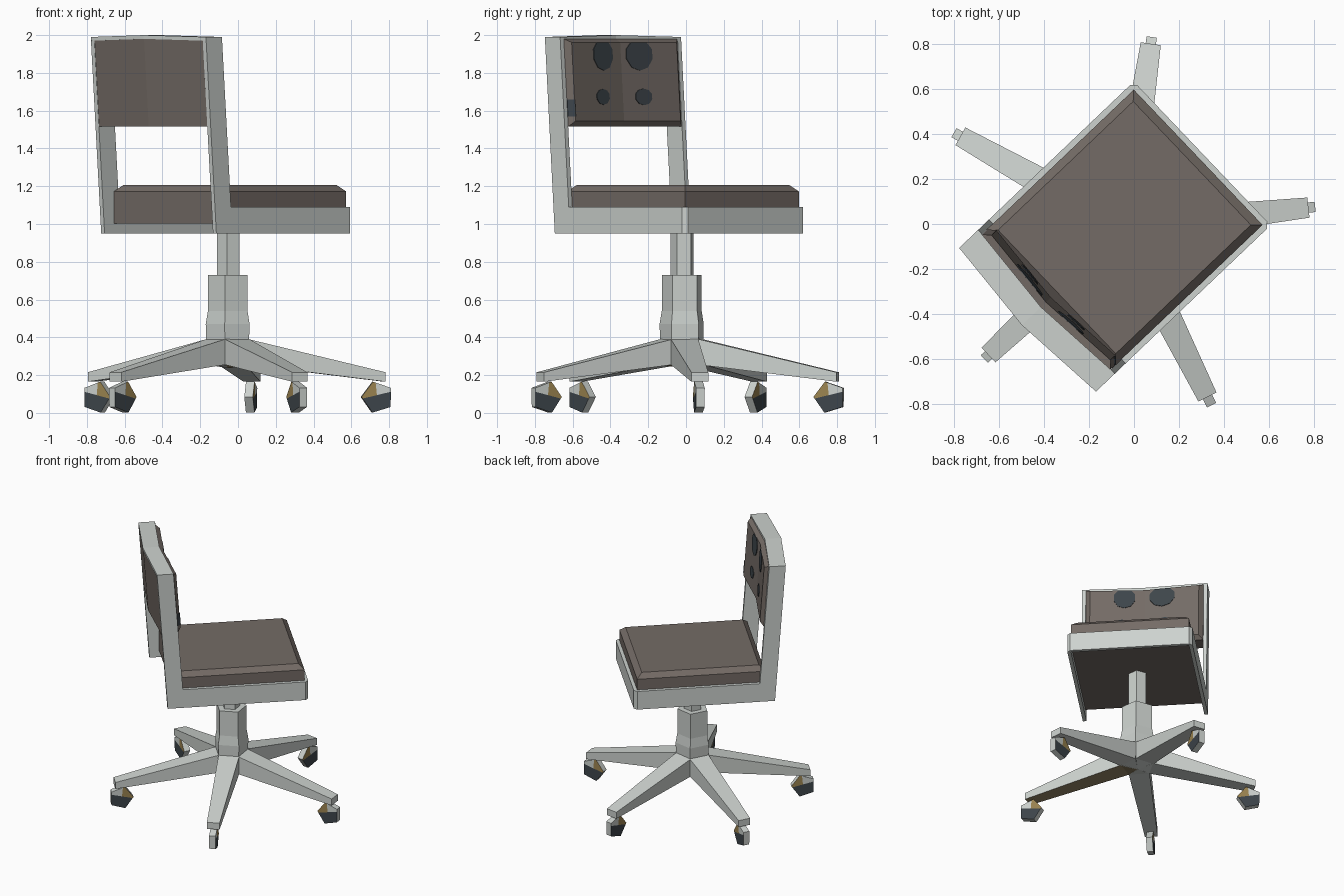
import bpy, bmesh
from math import sin, cos, radians
from mathutils import Matrix

if "Cube" in bpy.data.objects:
    bpy.data.objects.remove(bpy.data.objects["Cube"])


def mat(name, rgb):
    m = bpy.data.materials.new(name)
    m.diffuse_color = (*rgb, 1)
    m.use_nodes = True
    m.node_tree.nodes["Principled BSDF"].inputs["Base Color"].default_value = m.diffuse_color
    return m


GREY = mat("pale grey", (0.61, 0.645, 0.62))
BROWN = mat("brown fabric", (0.175, 0.148, 0.132))
SLATE = mat("dark slate", (0.048, 0.06, 0.07))
OCHRE = mat("ochre", (0.33, 0.23, 0.08))
OLIVE = mat("dull olive", (0.28, 0.22, 0.12))

# Upper chair is turned on its column: local x = across, local y = forward
SEAT = Matrix.Rotation(radians(-46.4), 4, 'Z') @ Matrix.Translation((-0.018, 0, 0))
HUB = Matrix.Translation((-0.048, -0.018, 0))


def loft(name, rings, mats, matrix, rule=None, cuts=()):
    """Skin equal-length rings of points; cuts are (point, normal) planes that
    split faces; rule(face) gives a material index."""
    bm = bmesh.new()
    vs = [[bm.verts.new(p) for p in r] for r in rings]
    n = len(rings[0])
    for a, b in zip(vs, vs[1:]):
        for i in range(n):
            j = (i + 1) % n
            bm.faces.new((a[i], a[j], b[j], b[i]))
    bm.faces.new(vs[0][::-1])
    bm.faces.new(vs[-1])
    bmesh.ops.remove_doubles(bm, verts=bm.verts, dist=1e-5)
    for co, no in cuts:
        bmesh.ops.bisect_plane(bm, geom=bm.verts[:] + bm.edges[:] + bm.faces[:],
                               plane_co=co, plane_no=no)
    bmesh.ops.recalc_face_normals(bm, faces=bm.faces)
    bm.normal_update()
    if rule:
        for f in bm.faces:
            f.material_index = rule(f)
    bm.transform(matrix)
    me = bpy.data.meshes.new(name)
    bm.to_mesh(me)
    bm.free()
    for m in mats:
        me.materials.append(m)
    ob = bpy.data.objects.new(name, me)
    bpy.context.collection.objects.link(ob)
    return ob


def rect(x, y0, y1, z):
    return [(-x, y0, z), (x, y0, z), (x, y1, z), (-x, y1, z)]


W, YB, YF, DEPTH, BOW = 0.442, -0.562, 0.437, 0.117, 0.035


def lean(z):
    return -0.077 * (z - 0.95) / 1.05


def bow(x):
    return -BOW * (1 - abs(x) / W)


# Side frames: L-shaped plates with leaning back posts
prof = [(YB, 0.95), (YF - 0.022, 0.95), (YF - 0.022, 1.09), (YB + DEPTH - 0.01, 1.09),
        (YB + DEPTH + lean(1.99), 1.99), (YB + lean(1.99), 1.99)]
for s, side in ((-1, "left"), (1, "right")):
    loft(side + "_side_frame", [[(s * x, y, z) for y, z in prof] for x in (W - 0.026, W)],
         [GREY], SEAT)

# Front rail with chamfered corners
plan = [(-W, YF - 0.026), (-W, YF - 0.022), (-W + 0.022, YF),
        (W - 0.022, YF), (W, YF - 0.022), (W, YF - 0.026)]
loft("front_rail", [[(x, y, z) for x, y in plan] for z in (0.95, 1.09)], [GREY], SEAT)

# Bowed top rail
rings = []
for x, zt in ((-W, 1.99), (0, 2.0), (W, 1.99)):
    y = YB + lean(1.98) + bow(x)
    rings.append([(x, y, zt - 0.02), (x, y + DEPTH, zt - 0.02),
                  (x, y + DEPTH, zt), (x, y, zt)])
loft("top_rail", rings, [GREY], SEAT)

# Seat cushion with a bevelled top, its flat underside open to below
loft("seat_cushion", [rect(0.416, -0.495, 0.412, 1.003), rect(0.416, -0.495, 0.412, 1.172),
                      rect(0.38, -0.457, 0.374, 1.207)], [BROWN], SEAT)

# Back cushion, bowed in two halves with bevelled front edges
Z0, Z1, BV = 1.515, 1.98, 0.03


def front(x, z):
    return YB + DEPTH + 0.03 + lean(z) + bow(x)


rings = []
for x in (-0.415, -0.384, 0, 0.384, 0.415):
    end = abs(x) > 0.4
    k, d = (0, BV) if end else (1, 0)
    za, zb = Z0 + k * BV, Z1 - k * 0.018
    back = YB + 0.003 + bow(x)
    rings.append([(x, back + lean(Z0), Z0), (x, front(x, Z0) - BV, Z0),
                  (x, front(x, za) - d, za), (x, front(x, zb) - d, zb),
                  (x, front(x, Z1) - BV, Z1), (x, back + lean(Z1), Z1)])
loft("back_cushion", rings, [BROWN], SEAT)

# Dark spots lying on the back cushion
spots = [(0.142, 1.90, 0.078, 0.08), (-0.123, 1.90, 0.092, 0.08),
         (0.158, 1.675, 0.052, 0.04), (-0.14, 1.675, 0.058, 0.042)]
for i, (cx, cz, rx, rz) in enumerate(spots):
    ring = []
    for k in range(10):
        a = radians(36 * k + 18)
        x = cx + rx * cos(a)
        z = min(cz + rz * sin(a) * (1.1 if sin(a) < 0 else 1), Z1 - 0.02)
        ring.append((x, front(x, z), z))
    loft("back_spot_%d" % (i + 1), [[(x, y + d, z) for x, y, z in ring] for d in (-0.003, 0.004)],
         [SLATE], SEAT)
edge = [(x, front(x, z) - d, z) for x, z, d in
        ((0.384, 1.57, 0), (0.415, 1.57, BV), (0.415, 1.66, BV), (0.384, 1.66, 0))]
loft("back_edge_spot", [[(x, y + d, z) for x, y, z in edge] for d in (-0.003, 0.004)],
     [SLATE], SEAT)


# Five-sided column and hub, corners between the arms
def penta(r, z):
    return [(r * cos(radians(43.6 + 72 * k)), r * sin(radians(43.6 + 72 * k)), z)
            for k in range(5)]


loft("hub_column", [penta(0.118, 0.28), penta(0.124, 0.47),
                    penta(0.112, 0.54), penta(0.112, 0.73)], [GREY], HUB)
loft("gas_post", [penta(0.064, 0.72), penta(0.064, 1.003)], [GREY], HUB)

# Five tapered arms meeting under the hub, with pentagonal casters
CX, CZ = 0.8, 0.083
CUTS = [((CX, 0, CZ + 0.012), (-0.24, 0, 1)), ((CX + 0.005, 0, 0), (1, 0, 0.1))]


def wheel(r, y):
    return [(CX + r * cos(radians(107 + 72 * i)), y, CZ + r * sin(radians(107 + 72 * i)))
            for i in range(5)]


def wheel_colour(f):
    if abs(f.normal.y) < 0.5:      # rim
        return 0
    c = f.calc_center_median()
    if c.z < CZ + 0.012 + 0.24 * (c.x - CX):
        return 1
    return 2 if c.x < CX + 0.003 else 0


# (direction in degrees, reach adjustment)
for k, (ang, dr) in enumerate(((6.3, -0.01), (81.5, -0.01), (150.6, -0.005),
                               (223.3, -0.02), (296.5, 0.012))):
    M = HUB @ Matrix.Rotation(radians(ang), 4, 'Z')
    rings = [[(r, -w, a), (r, w, a), (r, w, b), (r, -w, b)]
             for r, w, a, b in ((0.0, 0.001, 0.237, 0.39), (0.097, 0.073, 0.255, 0.39),
                                (0.835 + dr * 0.5, 0.045, 0.165, 0.215))]
    under = (lambda f: int(f.normal.z < -0.7)) if k == 4 else None
    loft("base_arm_%d" % (k + 1), rings, [GREY, OLIVE], M, under)
    loft("caster_%d" % (k + 1), [wheel(0.086, -0.023), wheel(0.086, 0.023)],
         [GREY, SLATE, OCHRE], M @ Matrix.Translation((dr, 0, 0)), wheel_colour, CUTS)
